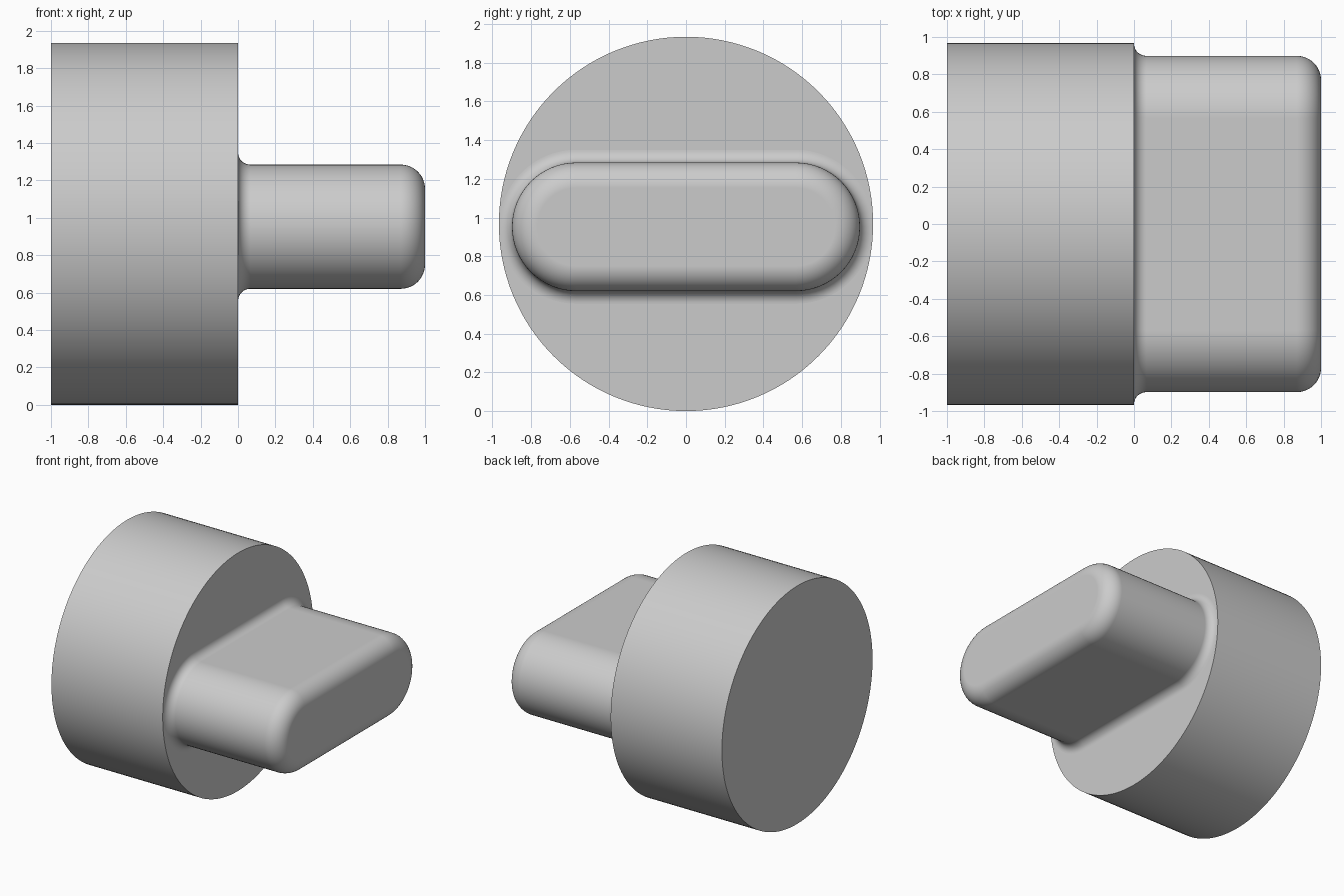
import bpy
import bmesh
from math import pi, sin, cos, radians

# Remove the default cube
cube = bpy.data.objects.get("Cube")
if cube:
    bpy.data.objects.remove(cube, do_unlink=True)

grey = bpy.data.materials.new("plain_grey")
grey.use_nodes = True
grey.diffuse_color = (0.6, 0.6, 0.6, 1)
grey.node_tree.nodes["Principled BSDF"].inputs["Base Color"].default_value = (0.6, 0.6, 0.6, 1)

BODY_R = 0.967      # round base
GRIP_Z = 0.952      # grip centre height
GRIP_R = 0.332      # grip half thickness
STRAIGHT = 0.567    # half length of the grip's flat sides
FILLET = 0.066      # blend into the base
ROUND = 0.13        # rounded outer rim
STEPS = 12


def finish(obj):
    """Colour and smooth a part, keeping crisp edges."""
    obj.data.materials.append(grey)
    bpy.ops.object.select_all(action="DESELECT")
    obj.select_set(True)
    bpy.context.view_layer.objects.active = obj
    bpy.ops.object.shade_smooth_by_angle(angle=radians(35))


def stadium(bm, x, r, arc=32):
    """Ring of vertices with two straight sides and two round ends."""
    ring = []
    for side in (1, -1):
        for i in range(arc + 1):
            a = -pi / 2 + pi * i / arc
            ring.append(bm.verts.new((x, side * (STRAIGHT + r * cos(a)),
                                      GRIP_Z + side * r * sin(a))))
    return ring


# Round base, axis along x
bpy.ops.mesh.primitive_cylinder_add(vertices=128, radius=BODY_R, depth=1,
                                    location=(-0.5, 0, BODY_R),
                                    rotation=(0, pi / 2, 0))
base = bpy.context.object
base.name = "round_base"
finish(base)

# Grip profile: hidden root, concave fillet, convex outer rim
profile = [(-0.05, GRIP_R + FILLET)]
for i in range(STEPS + 1):
    a = pi / 2 * i / STEPS
    profile.append((FILLET * (1 - cos(a)), GRIP_R + FILLET * (1 - sin(a))))
for i in range(STEPS + 1):
    a = pi / 2 * i / STEPS
    profile.append((1 - ROUND + ROUND * sin(a), GRIP_R - ROUND + ROUND * cos(a)))

# Loft the grip through its stadium rings
bm = bmesh.new()
rings = [stadium(bm, x, r) for x, r in profile]
for low, high in zip(rings, rings[1:]):
    n = len(low)
    for i in range(n):
        j = (i + 1) % n
        bm.faces.new((low[i], low[j], high[j], high[i]))
bm.faces.new(rings[0])
bm.faces.new(rings[-1])
bmesh.ops.recalc_face_normals(bm, faces=bm.faces)
mesh = bpy.data.meshes.new("grip_handle")
bm.to_mesh(mesh)
bm.free()
grip = bpy.data.objects.new("grip_handle", mesh)
bpy.context.collection.objects.link(grip)
finish(grip)

# Keep the large flats evenly shaded
weighted = grip.modifiers.new("flat_faces", "WEIGHTED_NORMAL")
weighted.keep_sharp = True
